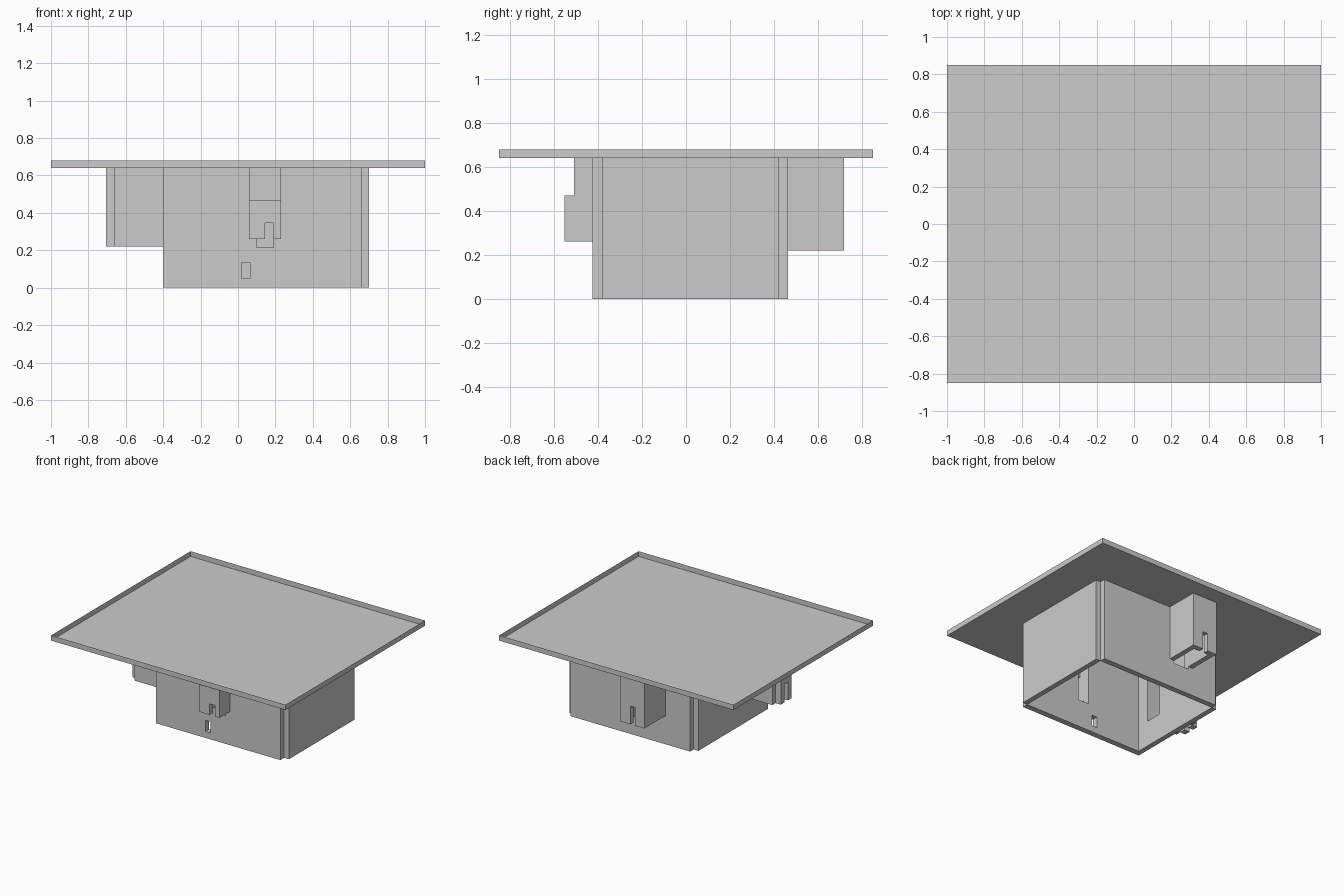
import bpy, bmesh

if "Cube" in bpy.data.objects:
    bpy.data.objects.remove(bpy.data.objects["Cube"])

TOP = 0.64   # underside of the tray, where every panel ends


def cuboid(name, x, y, z):
    bm = bmesh.new()
    bmesh.ops.create_cube(bm, size=1)
    for v in bm.verts:
        for i, (lo, hi) in enumerate((x, y, z)):
            v.co[i] = hi if v.co[i] > 0 else lo
    mesh = bpy.data.meshes.new(name)
    bm.to_mesh(mesh)
    bm.free()
    ob = bpy.data.objects.new(name, mesh)
    bpy.context.collection.objects.link(ob)
    return ob


def panel(name, x, y, z, cuts=()):
    """Flat board with optional rectangular cut-outs."""
    ob = cuboid(name, x, y, z)
    for cut in cuts:
        cutter = cuboid("cutter", *cut)
        cutter.hide_render = True
        mod = ob.modifiers.new("cut", 'BOOLEAN')
        mod.operation = 'DIFFERENCE'
        mod.solver = 'EXACT'
        mod.object = cutter
        bpy.context.view_layer.objects.active = ob
        bpy.ops.object.modifier_apply(modifier=mod.name)
        bpy.data.objects.remove(cutter)
    return ob


# Tray: thin sheet floor with a thin upright rim, open on top
tray = cuboid("tray", (-1, 1), (-0.85, 0.85), (TOP, 0.68))
bm = bmesh.new()
bm.from_mesh(tray.data)
lid = [f for f in bm.faces if f.calc_center_median().z > 0.67]
bmesh.ops.delete(bm, geom=lid, context='FACES_ONLY')
bm.to_mesh(tray.data)
bm.free()

# Main box: four boards, open below, with stepped corner joints
panel("front_panel", (-0.40, 0.66), (-0.425, -0.38), (0, TOP),
      [((0.02, 0.065), (-0.6, -0.3), (0.05, 0.135)),     # small window
       ((0.10, 0.19), (-0.6, -0.3), (0.215, 0.8))])      # opening to front housing
panel("right_panel", (0.66, 0.70), (-0.38, 0.42), (0, TOP))
panel("back_panel", (-0.36, 0.66), (0.42, 0.463), (0, TOP),
      [((-0.11, 0.02), (0.3, 0.6), (0.2, 0.8))])         # opening to back housing
panel("left_panel", (-0.40, -0.36), (-0.38, 0.42), (0, TOP),
      [((-0.6, -0.2), (-0.28, -0.15), (0.2, 0.8))])      # opening to left housing

# Front housing: two sides, slotted face, set-back upper face
for side, x in (("left", (0.06, 0.10)), ("right", (0.19, 0.23))):
    panel("front_housing_" + side, x, (-0.51, -0.425), (0.26, TOP))
panel("front_housing_face", (0.06, 0.23), (-0.553, -0.51), (0.26, 0.47),
      [((0.145, 0.19), (-0.7, -0.4), (0.1, 0.345))])
panel("front_housing_upper_face", (0.10, 0.19), (-0.51, -0.47), (0.47, TOP))

# Back housing: two sides and a slotted face
for side, x in (("left", (-0.15, -0.11)), ("right", (0.02, 0.06))):
    panel("back_housing_" + side, x, (0.463, 0.68), (0.22, TOP))
panel("back_housing_face", (-0.15, 0.06), (0.68, 0.72), (0.22, TOP),
      [((-0.07, -0.03), (0.6, 0.8), (0.1, 0.36))])

# Left housing: two sides and a slotted face set between stepped corners
for side, y in (("front", (-0.32, -0.28)), ("back", (-0.15, -0.11))):
    panel("left_housing_" + side, (-0.66, -0.40), y, (0.22, TOP))
panel("left_housing_face", (-0.705, -0.66), (-0.28, -0.15), (0.22, TOP),
      [((-0.8, -0.6), (-0.235, -0.195), (0.1, 0.36))])
